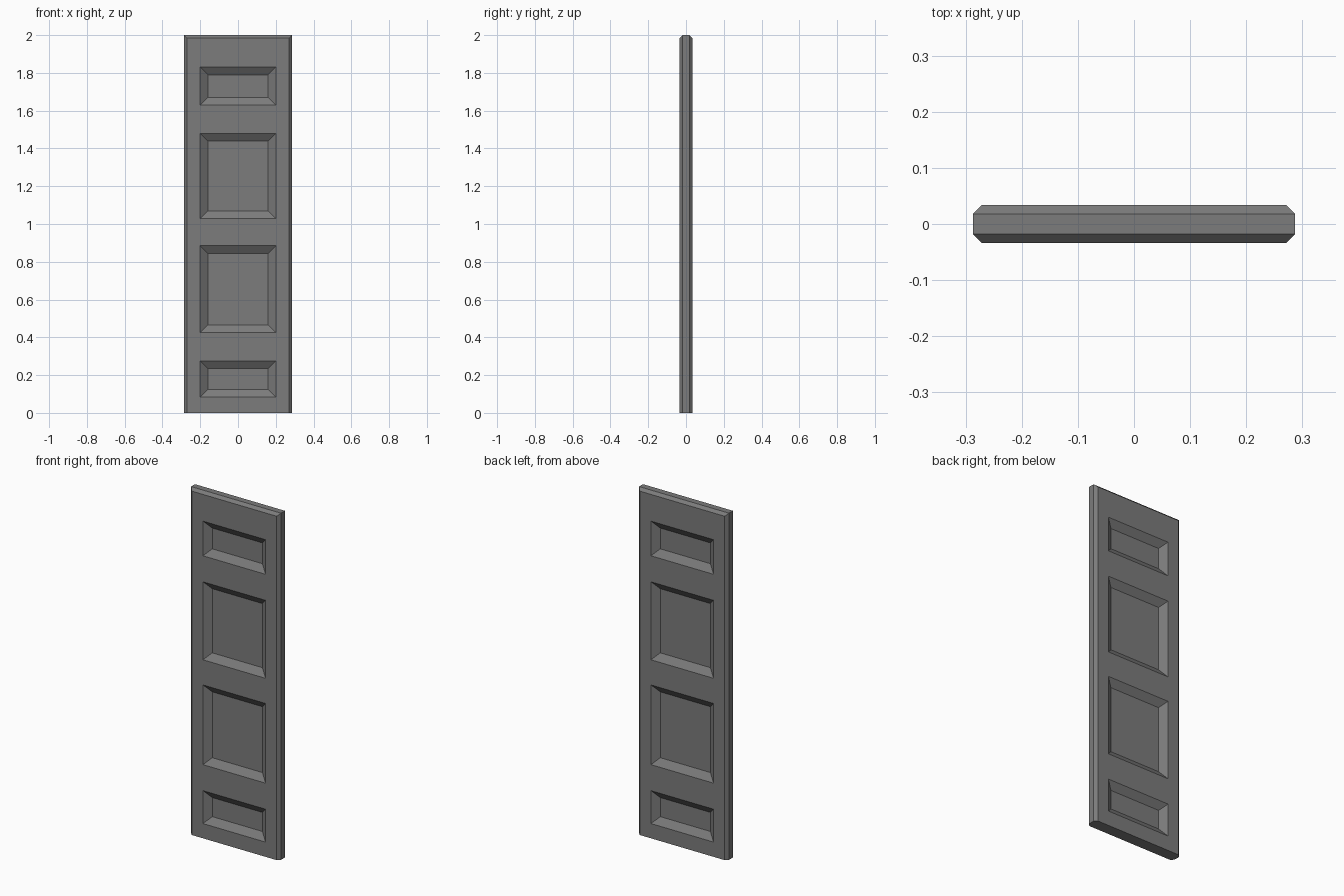
import bpy, bmesh

if "Cube" in bpy.data.objects:
    bpy.data.objects.remove(bpy.data.objects["Cube"])

W, T = 0.287, 0.034          # half width, half thickness
H, C = 2.0, 0.016            # height, chamfer
FRAME, DEPTH = 0.04, 0.028   # panel bevel width and recess depth

# Front face grid: every second row of the middle column is a panel
xs = [-W + C, -0.2, 0.2, W - C]
zs = [0, 0.085, 0.275, 0.425, 0.885, 1.03, 1.48, 1.63, 1.83, H - C]

bm = bmesh.new()
grid = [[bm.verts.new((x, -T, z)) for x in xs] for z in zs]
panels = []
for r in range(len(zs) - 1):
    for c in range(len(xs) - 1):
        f = bm.faces.new((grid[r][c], grid[r][c + 1],
                          grid[r + 1][c + 1], grid[r + 1][c]))
        if c == 1 and r % 2 == 1:
            panels.append(f)
bm.normal_update()


def extrude_rim(edges):
    geom = bmesh.ops.extrude_edge_only(bm, edges=edges)["geom"]
    verts = [g for g in geom if isinstance(g, bmesh.types.BMVert)]
    return verts, [g for g in geom if isinstance(g, bmesh.types.BMEdge)
                   and g.is_boundary]


# Chamfered sides and top, flat bottom
verts, rim = extrude_rim([e for e in bm.edges if e.is_boundary])
for v in verts:
    v.co.y = -T + C
    if abs(v.co.x) > W - C - 1e-4:
        v.co.x = W if v.co.x > 0 else -W
    if v.co.z > H - C - 1e-4:
        v.co.z = H

# Straight edge back to the middle plane
verts, rim = extrude_rim(rim)
for v in verts:
    v.co.y = 0

# Recessed panels with sloped borders
bmesh.ops.inset_individual(bm, faces=panels, thickness=FRAME, depth=-DEPTH,
                           use_even_offset=True)

mesh = bpy.data.meshes.new("door_panel")
bm.to_mesh(mesh)
bm.free()
door = bpy.data.objects.new("door_panel", mesh)
bpy.context.collection.objects.link(door)

# Dark grey finish
mat = bpy.data.materials.new("dark_grey")
mat.diffuse_color = (0.2, 0.2, 0.2, 1)
mat.use_nodes = True
mat.node_tree.nodes["Principled BSDF"].inputs["Base Color"].default_value = mat.diffuse_color
mesh.materials.append(mat)

# Same face on the back
mirror = door.modifiers.new("back_side", 'MIRROR')
mirror.use_axis = (False, True, False)
mirror.use_clip = True
